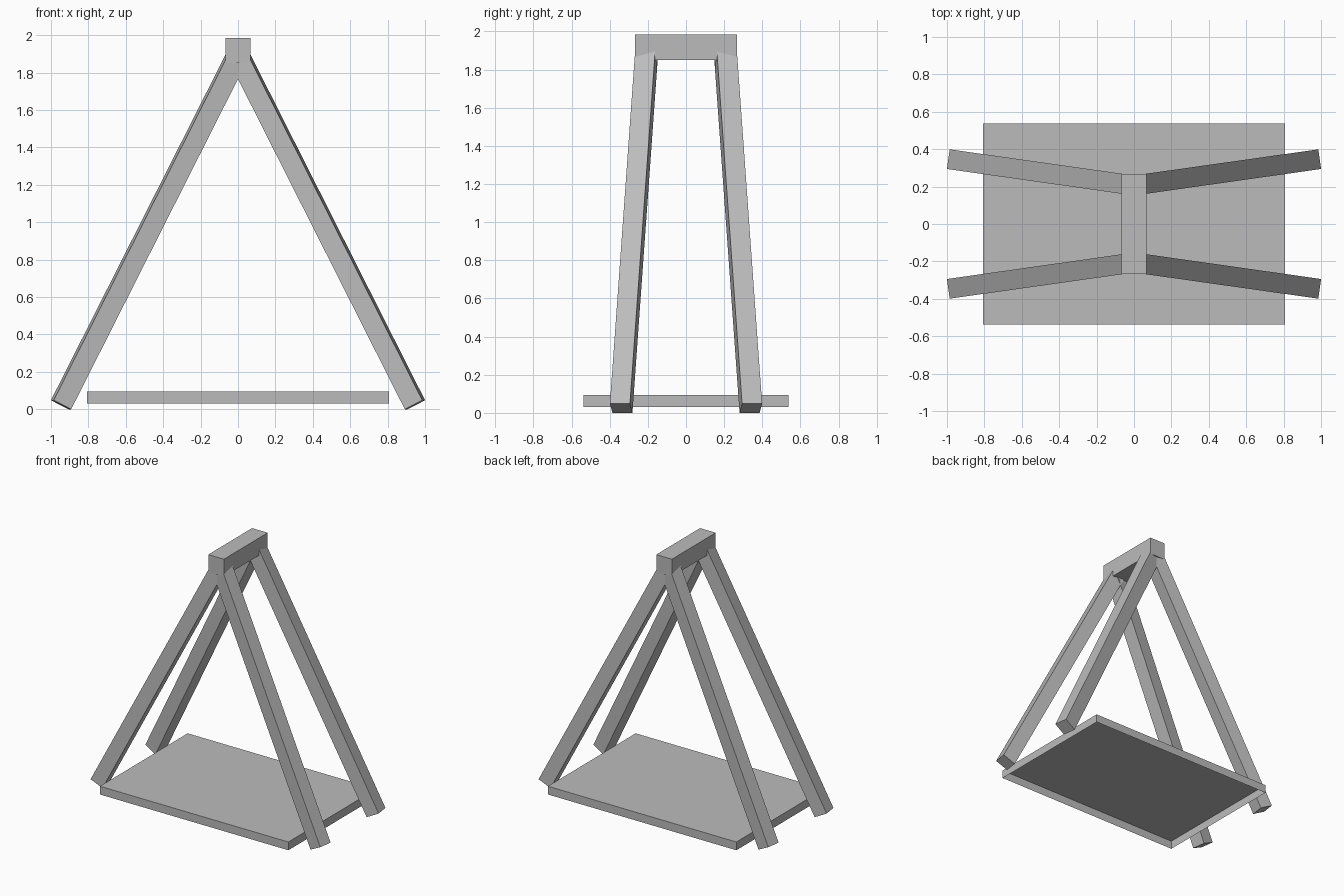
import bpy, bmesh
from mathutils import Vector, Matrix

default = bpy.data.objects.get("Cube")
if default:
    bpy.data.objects.remove(default, do_unlink=True)

grey = bpy.data.materials.new("plain grey")
grey.use_nodes = True
COLOUR = (0.5, 0.5, 0.5, 1)
grey.diffuse_color = COLOUR
grey.node_tree.nodes["Principled BSDF"].inputs["Base Color"].default_value = COLOUR


def box(name, size, matrix, open_bottom=False):
    """Box of the given size, placed by a matrix."""
    bm = bmesh.new()
    bmesh.ops.create_cube(bm, size=1, matrix=Matrix.Diagonal((*size, 1)))
    if open_bottom:
        under = [f for f in bm.faces if f.normal.z < -0.9]
        bmesh.ops.delete(bm, geom=under, context='FACES_ONLY')
    bm.transform(matrix)
    mesh = bpy.data.meshes.new(name)
    bm.to_mesh(mesh)
    bm.free()
    mesh.materials.append(grey)
    obj = bpy.data.objects.new(name, mesh)
    bpy.context.collection.objects.link(obj)
    return obj


def beam(name, start, end, width):
    """Square beam between two points, its sides kept vertical."""
    axis = (end - start).normalized()
    side = Vector((0, 0, 1)).cross(axis).normalized()
    turn = Matrix((side, axis.cross(side), axis)).transposed().to_4x4()
    place = Matrix.Translation((start + end) / 2) @ turn
    return box(name, (width, width, (end - start).length), place)


# Base tray, open underneath
box("base_board", (1.616, 1.074, 0.064), Matrix.Translation((0, 0, 0.062)), open_bottom=True)

# Ridge bar across the top
box("ridge_bar", (0.134, 0.537, 0.135), Matrix.Translation((0, 0, 1.918)))

# Four splayed legs meeting inside the ridge bar
for x_name, sx in (("left", 1), ("right", -1)):
    for y_name, sy in (("front", -1), ("back", 1)):
        foot = Vector((sx * 0.946, sy * 0.34, 0.024))
        top = Vector((0, sy * 0.206, 1.897))
        beam(f"{y_name}_{x_name}_leg", foot, top, 0.106)
